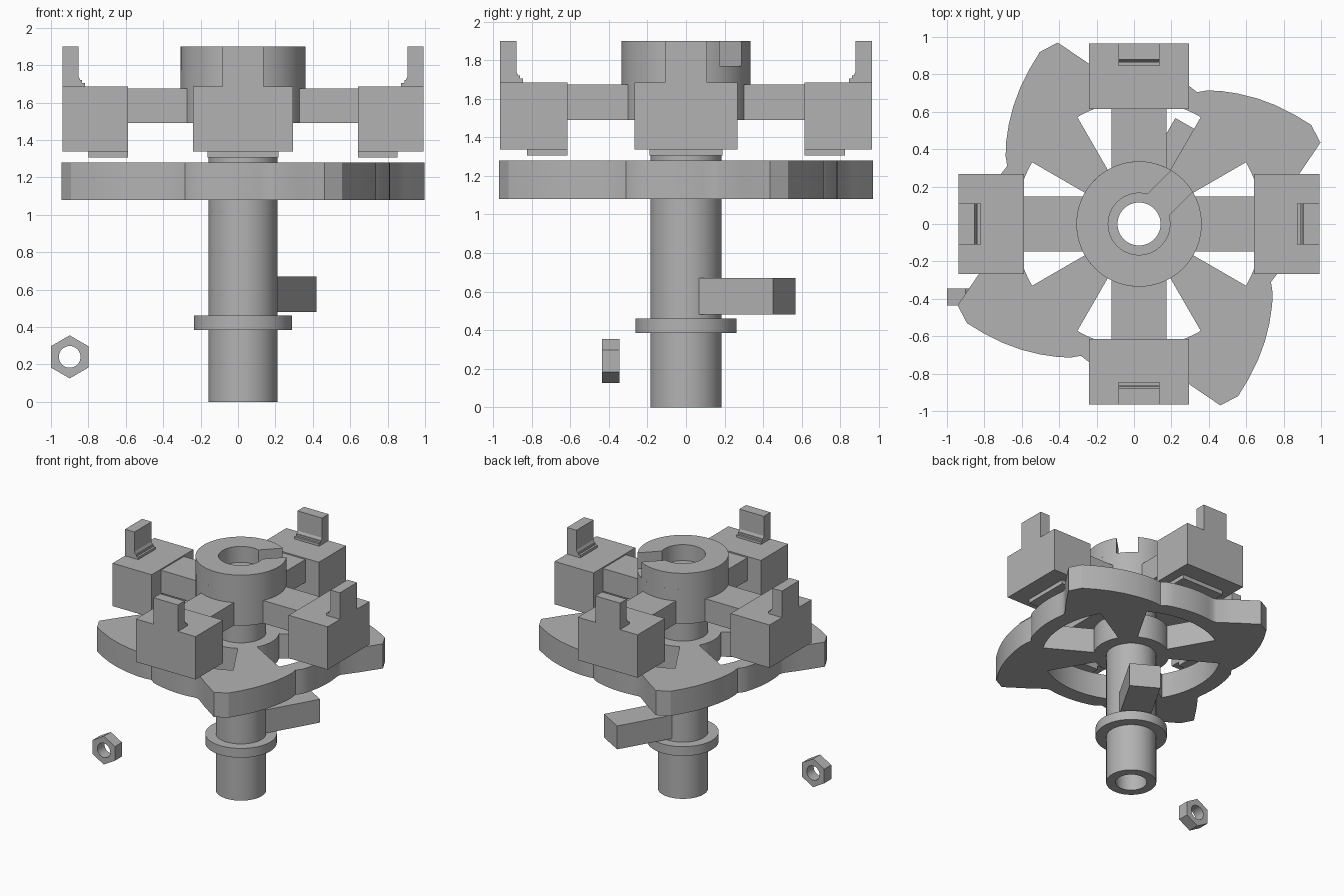
import bpy, bmesh
from math import sin, cos, pi, radians
from mathutils import Matrix, Vector

if "Cube" in bpy.data.objects:
    bpy.data.objects.remove(bpy.data.objects["Cube"])

GREY = (0.45, 0.45, 0.45, 1)
metal = bpy.data.materials.new("grey_metal")
metal.use_nodes = True
metal.diffuse_color = GREY
metal.node_tree.nodes["Principled BSDF"].inputs["Base Color"].default_value = GREY

AXIS = Matrix.Translation((0.027, 0, 0))  # centre line of the main assembly


def arc(r, start=0, end=360, n=64):
    """Points on an arc in degrees; a full turn omits the repeated end point."""
    count = n if end - start == 360 else n + 1
    angles = [radians(start + (end - start) * i / n) for i in range(count)]
    return [(r * cos(a), r * sin(a)) for a in angles]


def rect(x0, x1, half):
    return [(x0, -half), (x1, -half), (x1, half), (x0, half)]


def prism(name, loops, low, high, matrix=AXIS):
    """Extrude an outline with optional holes from low to high along local z."""
    curve = bpy.data.curves.new(name, 'CURVE')
    curve.dimensions, curve.fill_mode = '2D', 'BOTH'
    curve.extrude = (high - low) / 2
    for loop in loops:
        spline = curve.splines.new('POLY')
        spline.points.add(len(loop) - 1)
        spline.use_cyclic_u = True
        for point, (x, y) in zip(spline.points, loop):
            point.co = (x, y, 0, 1)
    temp = bpy.data.objects.new(name + "_outline", curve)
    mesh = bpy.data.meshes.new_from_object(temp)
    bpy.data.objects.remove(temp)
    bpy.data.curves.remove(curve)

    bm = bmesh.new()
    bm.from_mesh(mesh)
    bmesh.ops.remove_doubles(bm, verts=bm.verts, dist=1e-5)
    bmesh.ops.recalc_face_normals(bm, faces=bm.faces)
    bm.transform(matrix @ Matrix.Translation((0, 0, (low + high) / 2)))
    bm.to_mesh(mesh)
    bm.free()
    mesh.name = name
    mesh.materials.clear()
    mesh.materials.append(metal)
    mesh.shade_smooth()
    mesh.set_sharp_from_angle(angle=radians(25))
    obj = bpy.data.objects.new(name, mesh)
    bpy.context.collection.objects.link(obj)
    return obj


def turn(points, degrees):
    rot = Matrix.Rotation(radians(degrees), 2)
    return [tuple(rot @ Vector(p)) for p in points]


# Hollow shaft with its collar
BORE = 0.115
prism("shaft", [arc(0.185), arc(BORE)], 0, 1.49)
prism("shaft_collar", [arc(0.263), arc(0.18)], 0.385, 0.46)

# Angled lever on the shaft
prism("lever", [rect(0.14, 0.588, 0.115)], 0.48, 0.67,
      AXIS @ Matrix.Rotation(radians(60), 4, 'Z'))

# Four-lobed cam plate with four sector windows
lobe = [(-0.165, 0.78), (-0.28, 0.865), (-0.435, 0.97), (-0.53, 0.92),
        (-0.585, 0.83), (-0.635, 0.73), (-0.672, 0.63), (-0.697, 0.53),
        (-0.712, 0.43), (-0.713, 0.36), (-0.705, 0.31)]
step = arc(0.785, 160, 190, 8)
outline = [p for k in range(4) for p in turn(lobe + step, 90 * k)]
window = arc(0.66, -30, 30, 24) + arc(0.28, -30, 30, 12)[::-1]
windows = [turn(window, 90 * k) for k in range(4)]
prism("cam_plate", [outline, arc(0.18)] + windows, 1.08, 1.28)

# Hub: lower ring, then an open ring leaving a diagonal slot
prism("hub_base", [arc(0.335), arc(BORE)], 1.49, 1.77)
slot_out, slot_in = 13.8, 29   # half angles giving parallel slot sides
open_ring = (arc(0.335, 45 + slot_out, 405 - slot_out)
             + arc(0.165, 45 + slot_in, 405 - slot_in)[::-1])
prism("hub_slotted_rim", [open_ring], 1.77, 1.9)

# Four arms, each carrying a sliding jaw with a rail below and a lug above
lug = [(0.965, 1.685), (0.965, 1.9), (0.88, 1.9), (0.88, 1.74), (0.87, 1.72),
       (0.862, 1.72), (0.862, 1.705), (0.845, 1.705), (0.845, 1.685)]
for k, side in enumerate(("left", "back", "right", "front")):
    place = AXIS @ Matrix.Rotation(k * pi / 2, 4, 'Z')
    upright = place @ Matrix.Rotation(pi / 2, 4, 'X')
    prism(side + "_arm", [rect(0.3, 0.65, 0.147)], 1.49, 1.675, place)
    prism(side + "_jaw", [rect(0.615, 0.965, 0.268)], 1.337, 1.685, place)
    prism(side + "_jaw_rail", [rect(0.615, 0.825, 0.19)], 1.305, 1.337, place)
    prism(side + "_jaw_lug", [lug], -0.11, 0.11, upright)

# Loose hexagonal nut lying on its edge
nut_place = Matrix.Translation((-0.9, 0, 0.24)) @ Matrix.Rotation(pi / 2, 4, 'X')
prism("hex_nut", [arc(0.115, 30, 390, 6), arc(0.058, n=32)], 0.345, 0.435, nut_place)
